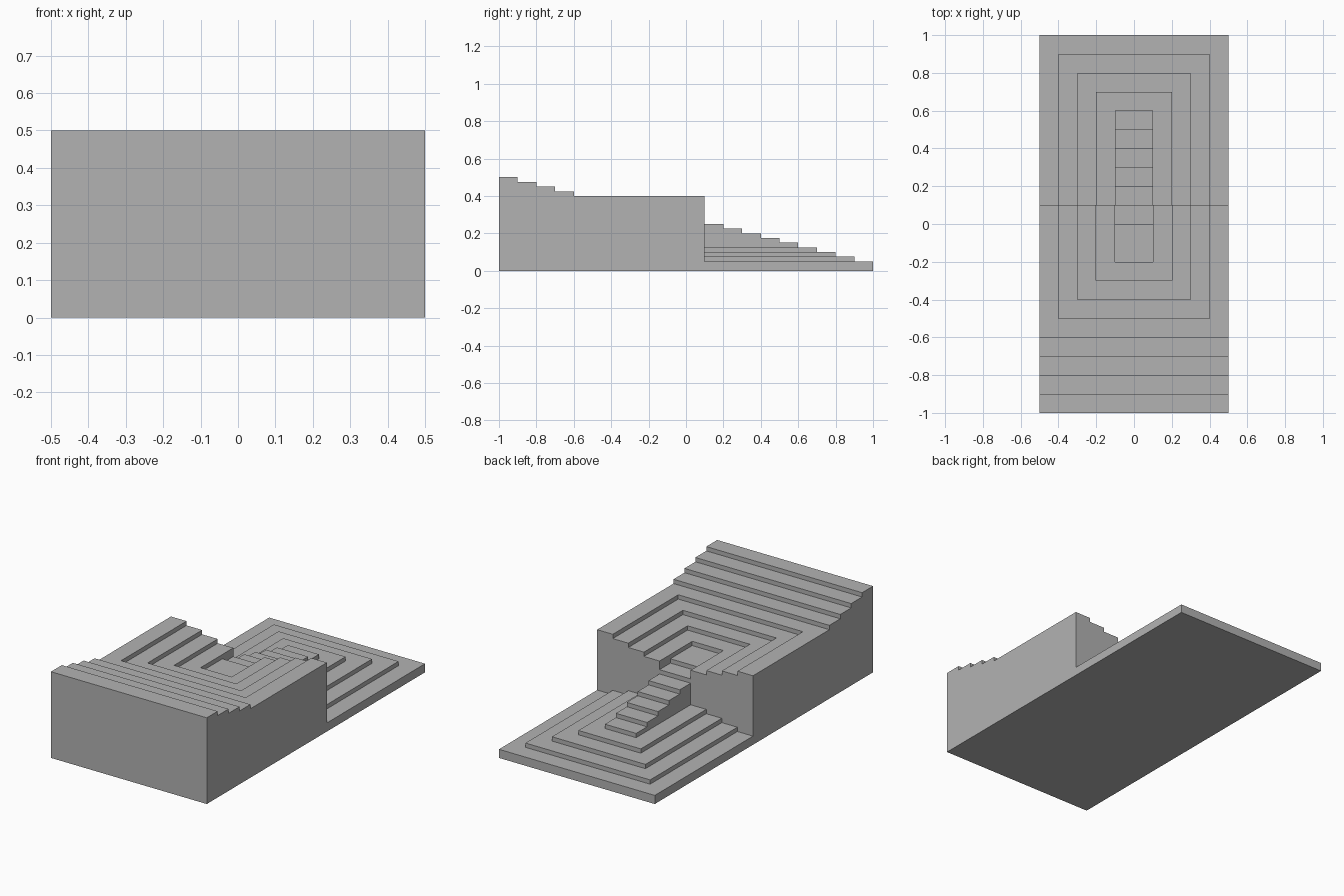
import bpy
import bmesh

RUN = 0.1       # depth of every step
RISE = 0.025    # height of every step

cube = bpy.data.objects.get("Cube")
if cube:
    bpy.data.objects.remove(cube, do_unlink=True)

stone = bpy.data.materials.new("plain grey")
stone.use_nodes = True
grey = (0.448, 0.448, 0.448, 1)
stone.diffuse_color = grey
stone.node_tree.nodes["Principled BSDF"].inputs["Base Color"].default_value = grey


def prism(name, profile, half_width):
    """Extrude a (y, z) profile across x, centred on x = 0."""
    bm = bmesh.new()
    face = bm.faces.new([bm.verts.new((-half_width, y, z)) for y, z in profile])
    side = bmesh.ops.extrude_face_region(bm, geom=[face])["geom"]
    moved = [v for v in side if isinstance(v, bmesh.types.BMVert)]
    bmesh.ops.translate(bm, verts=moved, vec=(2 * half_width, 0, 0))
    bmesh.ops.recalc_face_normals(bm, faces=bm.faces)
    mesh = bpy.data.meshes.new(name)
    bm.to_mesh(mesh)
    bm.free()
    mesh.materials.append(stone)
    obj = bpy.data.objects.new(name, mesh)
    bpy.context.collection.objects.link(obj)
    return obj


def box(name, half_width, y0, y1, z0, z1):
    return prism(name, [(y0, z0), (y1, z0), (y1, z1), (y0, z1)], half_width)


def steps_down(y, z, count):
    """Profile points of a flight descending towards +y."""
    points = []
    for i in range(count):
        top = z - i * RISE
        points += [(y + i * RUN, top), (y + (i + 1) * RUN, top)]
    return points


# Main body: low back slab, high front block and full-width front steps
body = prism("terraced_platform",
             [(-1, 0)] + steps_down(-1, 0.5, 4)
             + [(-0.6, 0.4), (0.1, 0.4), (0.1, 0.05), (1, 0.05), (1, 0)], 0.5)

# Sunken terraces: nested cuts open towards the back, then one top stair tread
cuts = [(0.4 - i * RUN, -0.5 + i * RUN, 0.375 - i * RISE) for i in range(4)]
cuts.append((0.1, 0, 0.275))
cutters = []
for half_width, front, floor in cuts:
    cutter = box("recess_cutter", half_width, front, 0.2, floor, 0.6)
    cutter.hide_render = True
    cutters.append(cutter)
    mod = body.modifiers.new("recess", 'BOOLEAN')
    mod.operation = 'DIFFERENCE'
    mod.solver = 'EXACT'
    mod.object = cutter

# Bake the cuts and discard the cutters
bpy.context.view_layer.update()
graph = bpy.context.evaluated_depsgraph_get()
baked = bpy.data.meshes.new_from_object(body.evaluated_get(graph))
body.modifiers.clear()
body.data = baked
for cutter in cutters:
    bpy.data.objects.remove(cutter, do_unlink=True)

# Raised terraces on the back slab, tucked into the block
for i in range(3):
    box(f"raised_terrace_{i + 1}", 0.4 - i * RUN, 0, 0.9 - i * RUN,
        0.02, 0.075 + i * RISE)

# Central staircase between the raised terraces and the sunken floor
prism("staircase", [(0, 0.03), (0, 0.25)] + steps_down(0.1, 0.25, 5)
      + [(0.6, 0.03)], 0.1)
